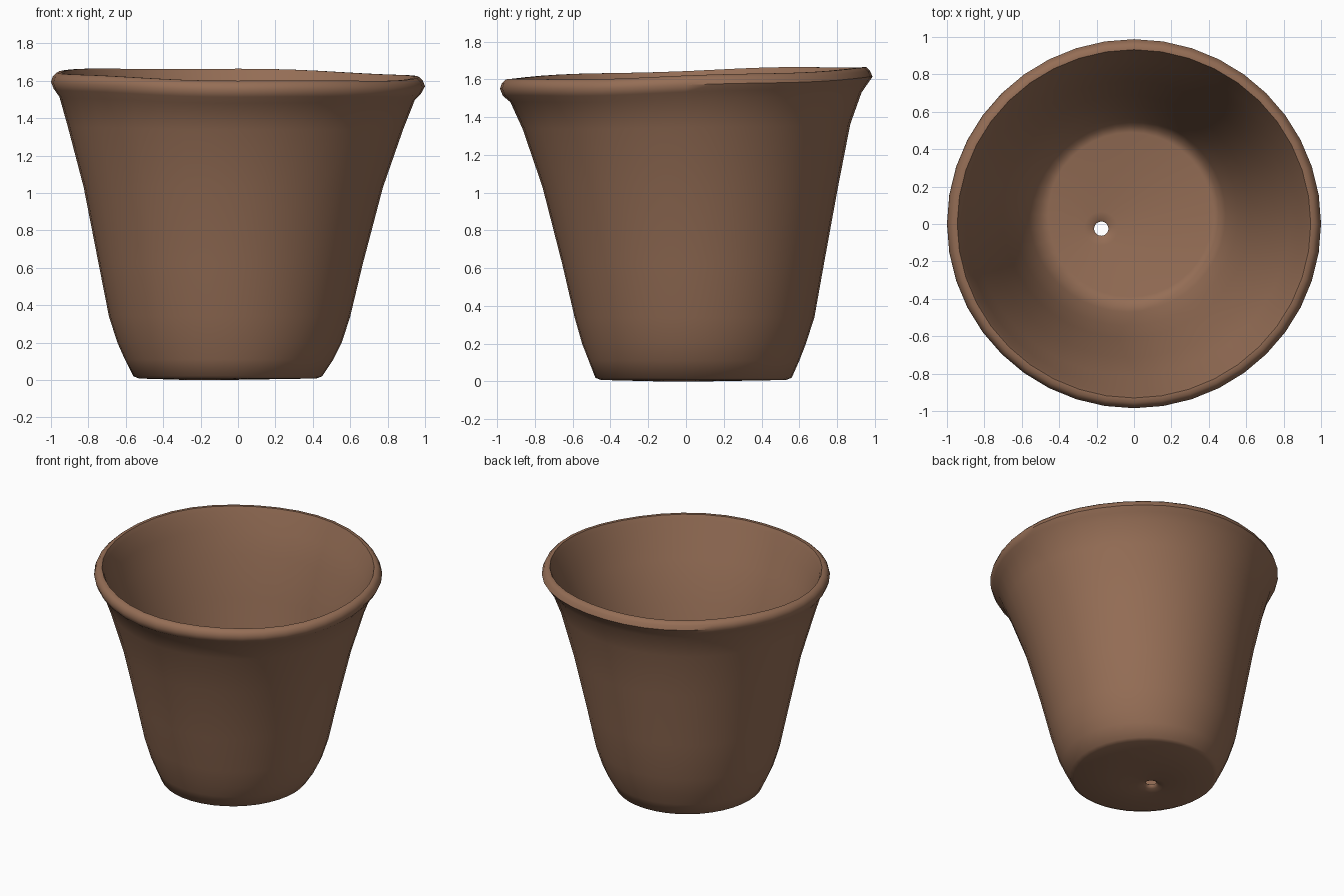
import bpy, bmesh, math

SEG = 40
HOLE = (-0.175, -0.025)

clay = bpy.data.materials.new("terracotta brown")
clay.diffuse_color = (0.30, 0.155, 0.092, 1)

# Rings as (x min, x max, y min, y max, z, tilt) following the lopsided profile
outer = [
    (-0.53, 0.42, -0.45, 0.53, 0.008, 0),
    (-0.56, 0.45, -0.48, 0.56, 0.02, 0),
    (-0.605, 0.51, -0.515, 0.60, 0.11, 0),
    (-0.645, 0.555, -0.55, 0.635, 0.20, 0),
    (-0.69, 0.60, -0.59, 0.68, 0.34, 0),
    (-0.745, 0.667, -0.655, 0.73, 0.62, 0),
    (-0.825, 0.775, -0.76, 0.805, 1.03, 0),
    (-0.91, 0.885, -0.865, 0.87, 1.35, 0.4),
    (-0.955, 0.945, -0.93, 0.93, 1.505, 0.8),
    (-0.985, 0.98, -0.97, 0.962, 1.545, 1),
]
rim = [
    (-1.0, 1.0, -0.985, 0.988, 1.582, 1),
    (-0.99, 0.988, -0.975, 0.975, 1.612, 1),
    (-0.968, 0.968, -0.955, 0.955, 1.632, 1),
    (-0.945, 0.945, -0.93, 0.932, 1.632, 1),
    (-0.93, 0.93, -0.915, 0.92, 1.60, 1),
]
inner = [
    (-0.90, 0.89, -0.875, 0.875, 1.48, 0.8),
    (-0.86, 0.83, -0.81, 0.82, 1.33, 0.4),
    (-0.78, 0.73, -0.715, 0.765, 1.03, 0),
    (-0.70, 0.62, -0.61, 0.69, 0.62, 0),
    (-0.64, 0.555, -0.545, 0.635, 0.34, 0),
    (-0.56, 0.49, -0.47, 0.565, 0.14, 0),
    (-0.50, 0.455, -0.425, 0.525, 0.065, 0),
    (-0.46, 0.42, -0.39, 0.49, 0.055, 0),
]


def around_hole(r, z):
    return (HOLE[0] - r, HOLE[0] + r, HOLE[1] - r, HOLE[1] + r, z, 0)


# Floor dips into the drain hole, underside dimples up to it
floor = [around_hole(0.09, 0.05), around_hole(0.05, 0.042), around_hole(0.038, 0.034)]
underside = [around_hole(0.04, 0.022), around_hole(0.055, 0.012), around_hole(0.10, 0.0)]

bm = bmesh.new()


def add_ring(x0, x1, y0, y1, z, tilt):
    cx, cy, rx, ry = (x0 + x1) / 2, (y0 + y1) / 2, (x1 - x0) / 2, (y1 - y0) / 2
    verts = []
    for i in range(SEG):
        a = 2 * math.pi * i / SEG
        c, s = math.cos(a), math.sin(a)
        # hand-thrown rim: leaning plane and a faint wobble
        dz = tilt * (0.03 * s - 0.015 * c + 0.004 * math.sin(5 * a + 1))
        verts.append(bm.verts.new((cx + rx * c, cy + ry * s, z + dz)))
    return verts


# Closed loft: wall, rim, inside, floor, hole, underside
rings = [add_ring(*r) for r in outer + rim + inner + floor + underside]
for k, ring in enumerate(rings):
    nxt = rings[(k + 1) % len(rings)]
    for i in range(SEG):
        j = (i + 1) % SEG
        bm.faces.new((ring[i], ring[j], nxt[j], nxt[i]))
bmesh.ops.recalc_face_normals(bm, faces=bm.faces[:])

mesh = bpy.data.meshes.new("flower_pot")
bm.to_mesh(mesh)
bm.free()
mesh.materials.append(clay)
pot = bpy.data.objects.new("flower_pot", mesh)
bpy.context.collection.objects.link(pot)
bpy.context.view_layer.objects.active = pot
pot.select_set(True)
bpy.ops.object.shade_smooth_by_angle(angle=math.radians(50))
